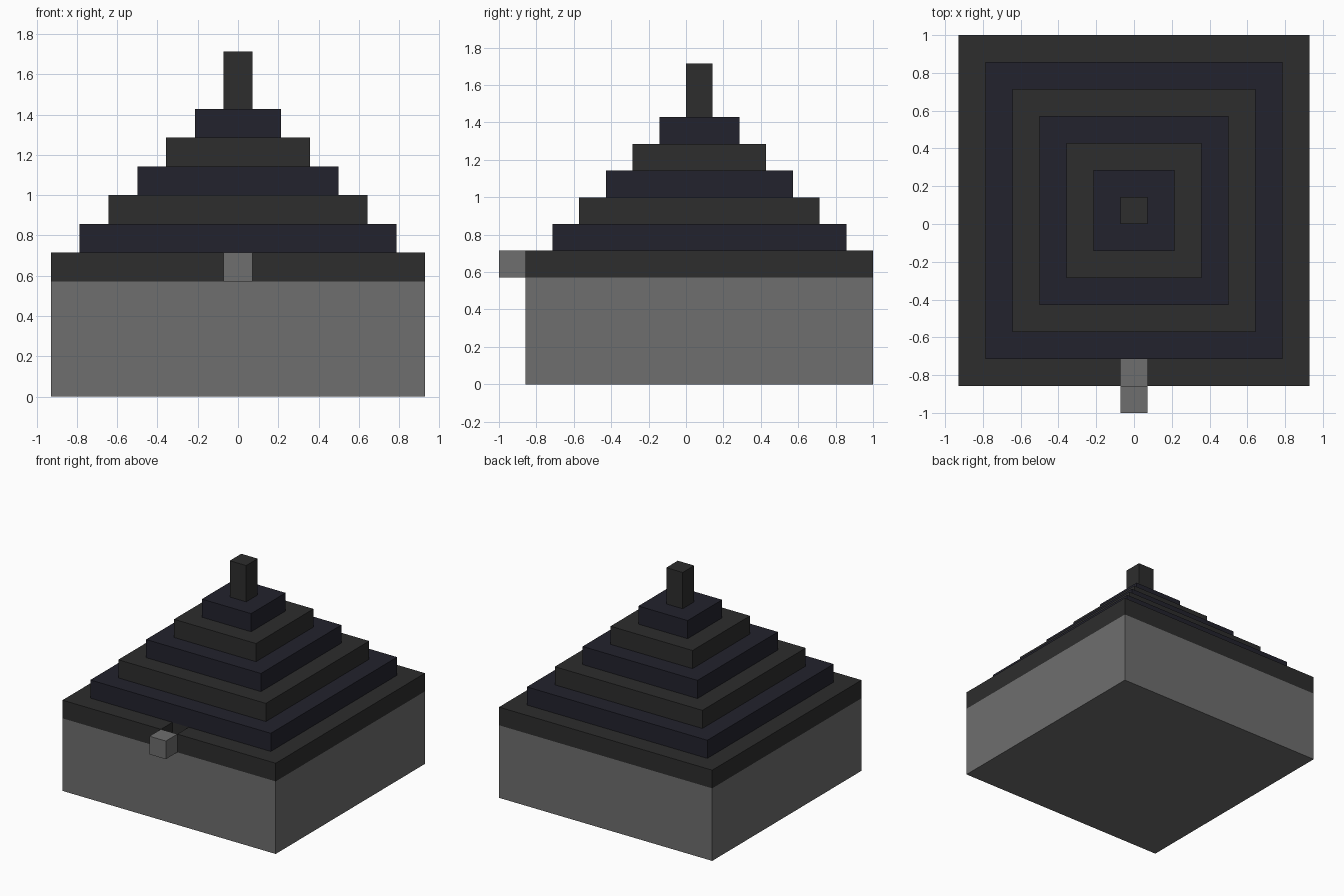
import bpy
import bmesh

cube = bpy.data.objects.get("Cube")
if cube:
    bpy.data.objects.remove(cube, do_unlink=True)

U = 1 / 7      # one block of the build grid
MID = 0.5      # centre of the stepped tower along y, in blocks


def material(name, rgb):
    mat = bpy.data.materials.new(name)
    mat.use_nodes = True
    mat.diffuse_color = (*rgb, 1)
    bsdf = mat.node_tree.nodes["Principled BSDF"]
    bsdf.inputs["Base Color"].default_value = (*rgb, 1)
    bsdf.inputs["Roughness"].default_value = 0.9
    return mat


stone = material("mid grey stone", (0.156, 0.156, 0.156))
charcoal = material("charcoal", (0.026, 0.026, 0.026))
navy = material("dark navy", (0.016, 0.016, 0.026))


def prism(name, outline, bottom, height, mat):
    """Extrude a flat outline, given in blocks, straight up."""
    bm = bmesh.new()
    face = bm.faces.new([bm.verts.new((x * U, y * U, bottom * U)) for x, y in outline])
    top = bmesh.ops.extrude_face_region(bm, geom=[face])
    verts = [v for v in top["geom"] if isinstance(v, bmesh.types.BMVert)]
    bmesh.ops.translate(bm, verts=verts, vec=(0, 0, height * U))
    bmesh.ops.recalc_face_normals(bm, faces=bm.faces)
    mesh = bpy.data.meshes.new(name)
    bm.to_mesh(mesh)
    bm.free()
    mesh.materials.append(mat)
    obj = bpy.data.objects.new(name, mesh)
    bpy.context.collection.objects.link(obj)
    return obj


def square(width, y=MID):
    h = width / 2
    return [(-h, y - h), (h, y - h), (h, y + h), (-h, y + h)]


# Plain walls
prism("base_walls", square(13), 0, 4, stone)

# Lowest roof tier, with a one-block notch in the middle of its front edge
left, right, back_right, back_left = square(13)
front = left[1]
notch = [(-0.5, front), (-0.5, front + 1), (0.5, front + 1), (0.5, front)]
prism("roof_tier_1", [left, *notch, right, back_right, back_left], 4, 1, charcoal)

# Block pushed out of the notch
prism("front_block", square(1, front - 0.5), 4, 1, stone)

# Upper roof tiers in alternating colours
for i in range(1, 6):
    prism(f"roof_tier_{i + 1}", square(13 - 2 * i), 4 + i, 1, navy if i % 2 else charcoal)

# Chimney-like top post
prism("top_post", square(1), 10, 2, charcoal)
